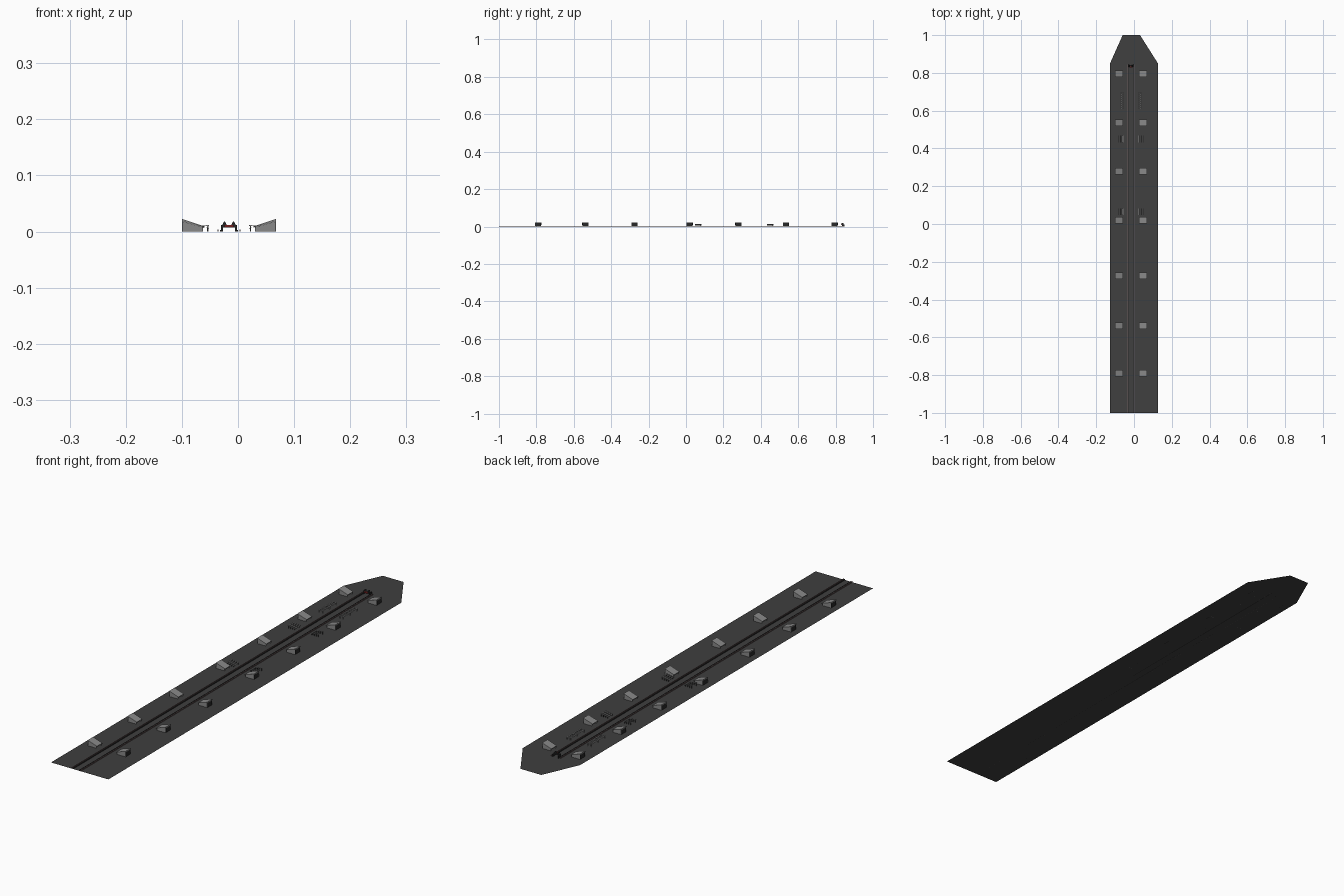
import bpy, bmesh

if "Cube" in bpy.data.objects:
    bpy.data.objects.remove(bpy.data.objects["Cube"])

CX = -0.016  # centre line of the track


def material(name, r, g, b):
    m = bpy.data.materials.new(name)
    m.diffuse_color = (r, g, b, 1)
    m.use_nodes = True
    m.node_tree.nodes["Principled BSDF"].inputs["Base Color"].default_value = m.diffuse_color
    return m


ASPHALT = material("dark asphalt", 0.05, 0.05, 0.05)
GREY = material("concrete grey", 0.25, 0.25, 0.25)
DARK = material("dark steel", 0.02, 0.02, 0.02)
LIGHT = material("light metal", 0.45, 0.45, 0.45)
RAIL = material("rail brown", 0.16, 0.11, 0.11)
RED = material("signal red", 0.4, 0.03, 0.03)


class Part:
    """Collects boxes and extruded profiles into one object."""

    def __init__(self, name, mat):
        self.name, self.mat, self.bm = name, mat, bmesh.new()

    def prism(self, profile, y0, y1):
        a = [self.bm.verts.new((x, y0, z)) for x, z in profile]
        b = [self.bm.verts.new((x, y1, z)) for x, z in profile]
        n = len(a)
        self.bm.faces.new(a)
        self.bm.faces.new(b[::-1])
        for i in range(n):
            j = (i + 1) % n
            self.bm.faces.new((a[i], b[i], b[j], a[j]))

    def box(self, x0, x1, y0, y1, z0, z1):
        self.prism([(x0, z0), (x1, z0), (x1, z1), (x0, z1)], y0, y1)

    def finish(self):
        bmesh.ops.recalc_face_normals(self.bm, faces=self.bm.faces)
        me = bpy.data.meshes.new(self.name)
        self.bm.to_mesh(me)
        self.bm.free()
        me.materials.append(self.mat)
        bpy.context.collection.objects.link(bpy.data.objects.new(self.name, me))


# Flat ground with a tapered far end
ground = Part("ground", ASPHALT)
outline = [(-0.127, -1), (0.127, -1), (0.127, 0.85), (0.032, 1), (-0.06, 1), (-0.127, 0.85)]
ground.bm.faces.new([ground.bm.verts.new((x, y, 0)) for x, y in outline])
me = bpy.data.meshes.new("ground")
ground.bm.to_mesh(me)
ground.bm.free()
me.materials.append(ASPHALT)
bpy.context.collection.objects.link(bpy.data.objects.new("ground", me))

# Running rails and the thin strips outside them
rails = Part("running_rails", DARK)
strips = Part("outer_strips", RAIL)
for s in (-1, 1):
    x = CX + s * 0.0145
    rails.box(x - 0.0015, x + 0.0015, -1, 0.845, 0, 0.003)
    x = CX + s * 0.0195
    strips.box(x - 0.001, x + 0.001, -1, 0.845, 0, 0.004)
rails.finish()
strips.finish()

# Sloped-roof shelters on both sides
walls = Part("shelter_end_walls", GREY)
roofs = Part("shelter_roofs", GREY)
backs = Part("shelter_back_panels", DARK)
seats = Part("shelter_seats", LIGHT)
for y in (-0.79, -0.538, -0.275, 0.02, 0.28, 0.535, 0.795):
    for s in (-1, 1):
        def px(d):
            return CX + s * d
        for e in (-0.016, 0.0145):
            walls.prism([(px(0.046), 0), (px(0.083), 0), (px(0.083), 0.018), (px(0.046), 0.008)],
                        y + e, y + e + 0.0015)
        roofs.prism([(px(0.043), 0.0075), (px(0.084), 0.0185), (px(0.084), 0.0225), (px(0.043), 0.009)],
                    y - 0.017, y + 0.017)
        backs.prism([(px(0.081), 0), (px(0.0835), 0), (px(0.0835), 0.0185), (px(0.081), 0.018)],
                    y - 0.0145, y + 0.0145)
        seats.prism([(px(0.068), 0.004), (px(0.081), 0.004), (px(0.081), 0.005), (px(0.068), 0.005)],
                    y - 0.0145, y + 0.0145)
for p in (walls, roofs, backs, seats):
    p.finish()

# Slatted benches
slats = Part("bench_slats", GREY)
legs = Part("bench_legs", DARK)
for y in (0.065, 0.45):
    for s in (-1, 1):
        for d, z in ((0.038, 0.006), (0.047, 0.0075), (0.056, 0.009), (0.065, 0.0105)):
            x = CX + s * d
            slats.prism([(x - s * 0.002, z - 0.0007), (x + s * 0.002, z + 0.0007),
                         (x + s * 0.002, z + 0.0017), (x - s * 0.002, z + 0.0003)], y - 0.018, y + 0.018)
            for e in (-0.014, 0.014):
                legs.box(x - 0.0007, x + 0.0007, y + e - 0.0007, y + e + 0.0007, 0, z)
slats.finish()
legs.finish()

# Long racks: two rails with cross bars
rack = Part("rack_frame", LIGHT)
for s in (-1, 1):
    xs = sorted((CX + s * 0.038, CX + s * 0.053))
    for x in xs:
        rack.box(x - 0.002, x + 0.002, 0.61, 0.70, 0.010, 0.0115)
        for y in (0.612, 0.655, 0.698):
            rack.box(x - 0.001, x + 0.001, y - 0.001, y + 0.001, 0, 0.010)
    for i in range(9):
        y = 0.612 + i * 0.0107
        rack.box(xs[0], xs[1], y - 0.0013, y + 0.0013, 0.0095, 0.0105)
rack.finish()

# Buffer stop at the end of the track
frame = Part("buffer_frame", DARK)
beam = Part("buffer_beam", RED)
beam.box(CX - 0.008, CX + 0.008, 0.829, 0.833, 0.008, 0.012)
for s in (-1, 1):
    x = CX + s * 0.0125
    frame.box(x - 0.0015, x + 0.0015, 0.834, 0.848, 0, 0.010)
    x = CX + s * 0.008
    frame.prism([(x - 0.004, 0.012), (x + 0.004, 0.012), (x + 0.001, 0.018), (x - 0.001, 0.018)], 0.832, 0.842)
frame.box(CX - 0.0145, CX + 0.0145, 0.833, 0.838, 0.007, 0.012)
frame.finish()
beam.finish()
